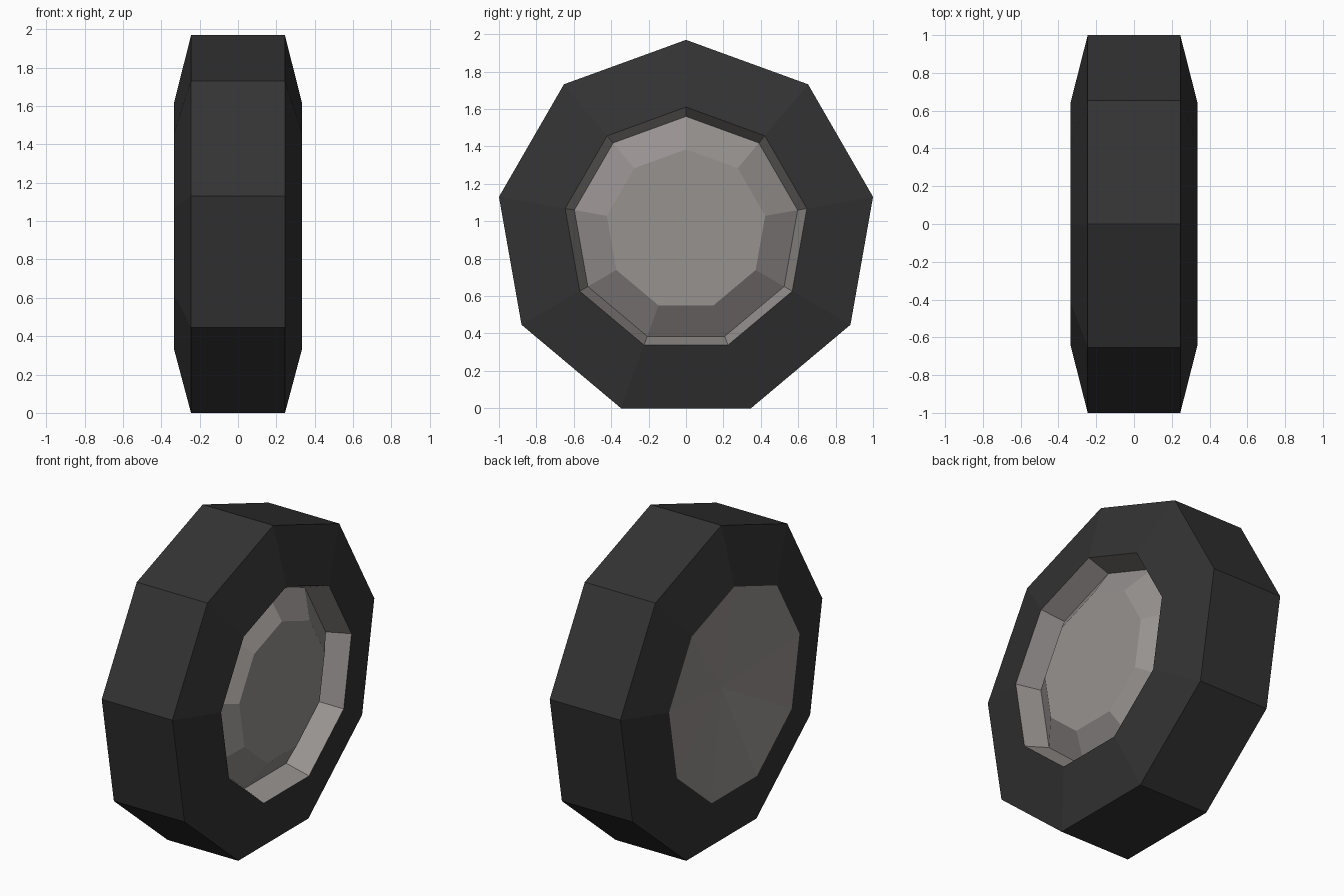
import bpy, bmesh, math

if "Cube" in bpy.data.objects:
    bpy.data.objects.remove(bpy.data.objects["Cube"])

SIDES = 9
CENTRE_Z = 0.954


def material(name, r, g, b):
    m = bpy.data.materials.new(name)
    m.diffuse_color = (r, g, b, 1)
    m.use_nodes = True
    m.node_tree.nodes["Principled BSDF"].inputs["Base Color"].default_value = m.diffuse_color
    return m


def lathe(name, profile, mat, closed=False):
    """Spin (x, radius) points about the X axis; radius 0 is a single tip."""
    bm = bmesh.new()
    rings = []
    for x, r in profile:
        if r == 0:
            rings.append([bm.verts.new((x, 0, CENTRE_Z))] * SIDES)
        else:
            rings.append([bm.verts.new((x, r * math.sin(a), CENTRE_Z + r * math.cos(a)))
                          for a in (math.tau * i / SIDES for i in range(SIDES))])
    pairs = list(zip(rings, rings[1:]))
    if closed:
        pairs.append((rings[-1], rings[0]))
    for a, b in pairs:
        for i in range(SIDES):
            j = (i + 1) % SIDES
            corners = list(dict.fromkeys((a[i], a[j], b[j], b[i])))
            bm.faces.new(corners)
    bmesh.ops.recalc_face_normals(bm, faces=bm.faces)
    mesh = bpy.data.meshes.new(name)
    bm.to_mesh(mesh)
    bm.free()
    mesh.materials.append(mat)
    ob = bpy.data.objects.new(name, mesh)
    bpy.context.collection.objects.link(ob)
    return ob


rubber = material("dark rubber", 0.033, 0.033, 0.033)
metal = material("warm grey metal", 0.31, 0.288, 0.28)

# Tyre: tread band with sloped sidewalls, open at both sides
lathe("tyre", [(-0.335, 0.656), (-0.245, 1.0154), (0.245, 1.0154), (0.335, 0.656)], rubber)

# Wheel hub: dished inner side, recessed rim and raised cap on the outer side
lathe("wheel_hub", [(-0.245, 0), (-0.335, 0.656), (0.335, 0.656), (0.19, 0.606),
                    (0.305, 0.43), (0.305, 0)], metal)

# Remove the hidden barrel between tyre and hub so only outer surfaces remain
hub = bpy.data.objects["wheel_hub"]
bm = bmesh.new()
bm.from_mesh(hub.data)
barrel = [f for f in bm.faces
          if max(v.co.x for v in f.verts) - min(v.co.x for v in f.verts) > 0.5]
bmesh.ops.delete(bm, geom=barrel, context='FACES')
bm.to_mesh(hub.data)
bm.free()
